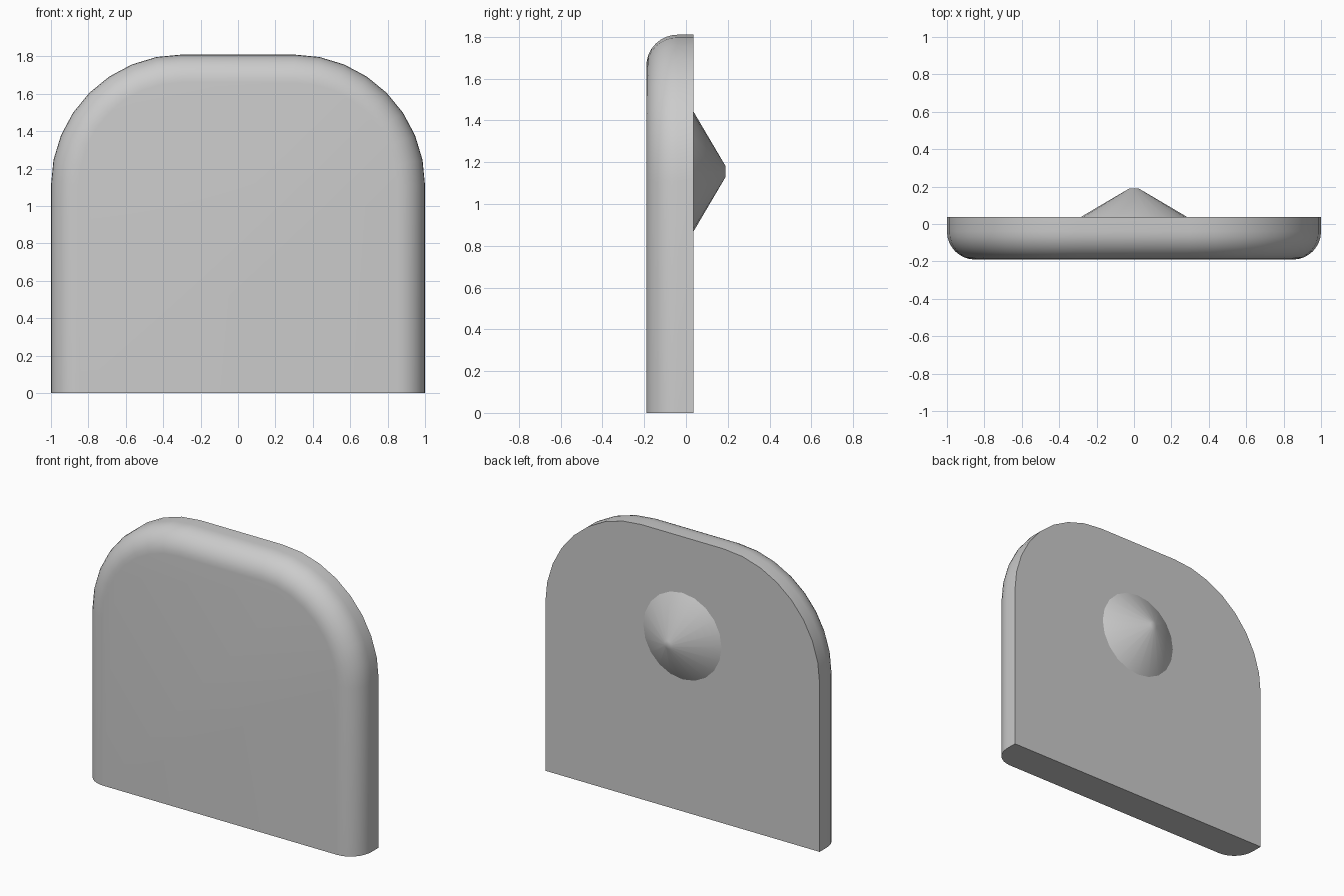
import bpy, bmesh, math
from mathutils import Matrix

cube = bpy.data.objects.get("Cube")
if cube:
    bpy.data.objects.remove(cube, do_unlink=True)

GREY = (0.6, 0.6, 0.6, 1)
grey = bpy.data.materials.new("plain grey")
grey.use_nodes = True
grey.diffuse_color = GREY
grey.node_tree.nodes["Principled BSDF"].inputs["Base Color"].default_value = GREY

FRONT, BACK = -0.19, 0.037
HEIGHT, CORNER, FILLET = 1.81, 0.7, 0.15


def finish(name, bm, angle):
    bmesh.ops.recalc_face_normals(bm, faces=bm.faces)
    mesh = bpy.data.meshes.new(name)
    bm.to_mesh(mesh)
    bm.free()
    mesh.materials.append(grey)
    obj = bpy.data.objects.new(name, mesh)
    bpy.context.collection.objects.link(obj)
    bpy.ops.object.select_all(action="DESELECT")
    obj.select_set(True)
    bpy.context.view_layer.objects.active = obj
    bpy.ops.object.shade_smooth_by_angle(angle=math.radians(angle))
    return obj


def arch(inset):
    """Open outline from the bottom right, over the top, to the bottom left."""
    r = CORNER - inset
    half = [(1 - inset, 0)]
    for i in range(9):
        a = math.pi / 2 * i / 8
        half.append((1 - CORNER + r * math.cos(a),
                     HEIGHT - CORNER + r * math.sin(a)))
    return half + [(-x, z) for x, z in reversed(half)]


# Plate: arched outlines lofted from the back edge through the front fillet
bm = bmesh.new()
sections = [(0, BACK)]
for i in range(9):
    a = math.pi / 2 * i / 8
    sections.append((FILLET * (1 - math.cos(a)),
                     FRONT + FILLET * (1 - math.sin(a))))
rings = [[bm.verts.new((x, y, z)) for x, z in arch(inset)]
         for inset, y in sections]
for a, b in zip(rings, rings[1:]):
    for i in range(len(a) - 1):
        bm.faces.new((a[i], a[i + 1], b[i + 1], b[i]))
bm.faces.new(rings[0])
bm.faces.new(rings[-1])
bm.faces.new([r[0] for r in rings] + [r[-1] for r in reversed(rings)])
finish("arched_plate", bm, 35)

# Blunt cone on the back
depth = 0.19 - BACK
bm = bmesh.new()
bmesh.ops.create_cone(
    bm, cap_ends=True, segments=20, radius1=0.285, radius2=0.025, depth=depth,
    matrix=Matrix.Translation((0, BACK + depth / 2, 1.155))
    @ Matrix.Rotation(-math.pi / 2, 4, "X"))
base = [f for f in bm.faces if all(v.co.y < BACK + 0.01 for v in f.verts)]
bmesh.ops.delete(bm, geom=base, context="FACES_ONLY")
cone = finish("back_cone", bm, 35)
